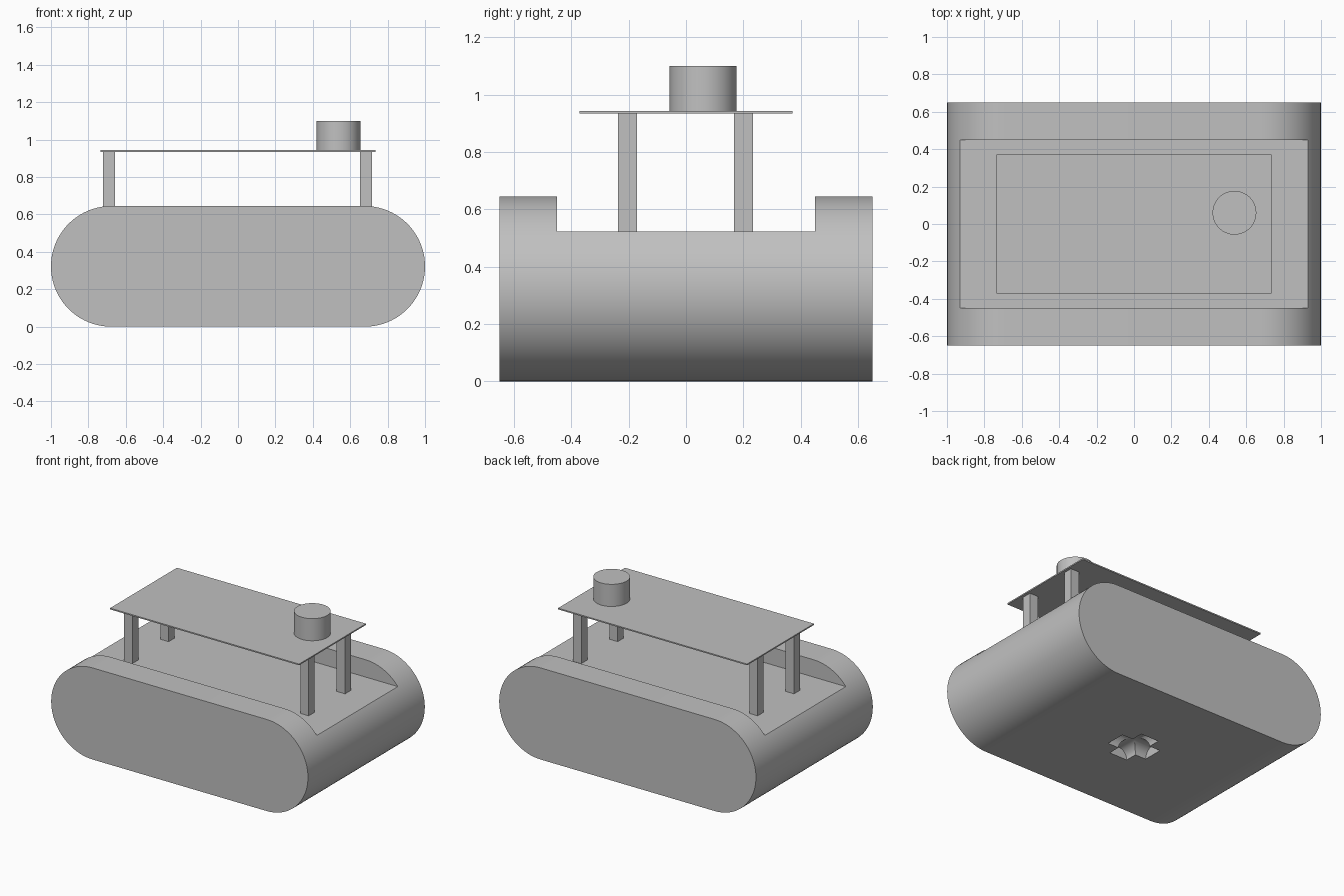
import bpy
import math

default = bpy.data.objects.get("Cube")
if default:
    bpy.data.objects.remove(default, do_unlink=True)

grey = bpy.data.materials.new("plain_grey")
grey.use_nodes = True
colour = (0.53, 0.53, 0.53, 1)
grey.diffuse_color = colour
grey.node_tree.nodes["Principled BSDF"].inputs["Base Color"].default_value = colour


def finish(obj, name):
    obj.name = name
    obj.data.materials.clear()
    obj.data.materials.append(grey)
    return obj


def box(name, x, y, z):
    """Box from (low, high) spans along each axis."""
    spans = (x, y, z)
    bpy.ops.mesh.primitive_cube_add(size=1, location=[(a + b) / 2 for a, b in spans])
    obj = bpy.context.object
    obj.scale = [b - a for a, b in spans]
    bpy.ops.object.transform_apply(location=False, rotation=False, scale=True)
    return finish(obj, name)


def cylinder(name, radius, length, location, rotation=(0, 0, 0)):
    bpy.ops.mesh.primitive_cylinder_add(vertices=64, radius=radius, depth=length,
                                        location=location, rotation=rotation)
    return finish(bpy.context.object, name)


def smooth(obj):
    bpy.ops.object.select_all(action="DESELECT")
    obj.select_set(True)
    bpy.context.view_layer.objects.active = obj
    bpy.ops.object.shade_smooth_by_angle(angle=math.radians(30))


def cut(obj, cutter):
    """Subtract the cutter from the object and discard it."""
    cutter.hide_render = True
    mod = obj.modifiers.new("cut", "BOOLEAN")
    mod.operation = "DIFFERENCE"
    mod.solver = "EXACT"
    mod.object = cutter
    bpy.context.view_layer.objects.active = obj
    bpy.ops.object.modifier_apply(modifier=mod.name)
    bpy.data.objects.remove(cutter, do_unlink=True)


# Hull: a slab with fully rounded ends, swept across the width
radius, half_width, steps = 0.3225, 0.65, 40
outline = []
for side in (1, -1):
    for i in range(steps + 1):
        a = math.pi * i / steps - side * math.pi / 2
        outline.append((side * (1 - radius) + radius * math.cos(a),
                        radius + radius * math.sin(a)))
n = len(outline)
verts = [(x, y, z) for y in (-half_width, half_width) for x, z in outline]
faces = [tuple(range(n)), tuple(range(2 * n - 1, n - 1, -1))]
faces += [(i, i + n, (i + 1) % n + n, (i + 1) % n) for i in range(n)]
mesh = bpy.data.meshes.new("hull")
mesh.from_pydata(verts, [], faces)
hull = bpy.data.objects.new("hull", mesh)
bpy.context.collection.objects.link(hull)
finish(hull, "hull")

# Sunken deck between the two side rails
deck_z = 0.523
cut(hull, box("deck_cutter", (-1.2, 1.2), (-0.45, 0.45), (deck_z, 1)))

# Cross-shaped vaulted recess under the hull
for turn in (0, math.pi / 2):
    cut(hull, cylinder("recess_cutter", 0.07, 0.31, (0, 0, 0), (math.pi / 2, 0, turn)))
smooth(hull)

# Roof on four posts
roof_z = 0.935
for end, x in (("right", (-0.722, -0.657)), ("left", (0.652, 0.717))):
    for row, y in (("front", (-0.238, -0.171)), ("back", (0.167, 0.234))):
        box(f"{row}_{end}_post", x, y, (deck_z - 0.01, roof_z + 0.002))
box("roof", (-0.736, 0.736), (-0.372, 0.372), (roof_z, 0.944))

# Funnel
smooth(cylinder("funnel", 0.117, 0.16, (0.537, 0.06, 1.02)))
